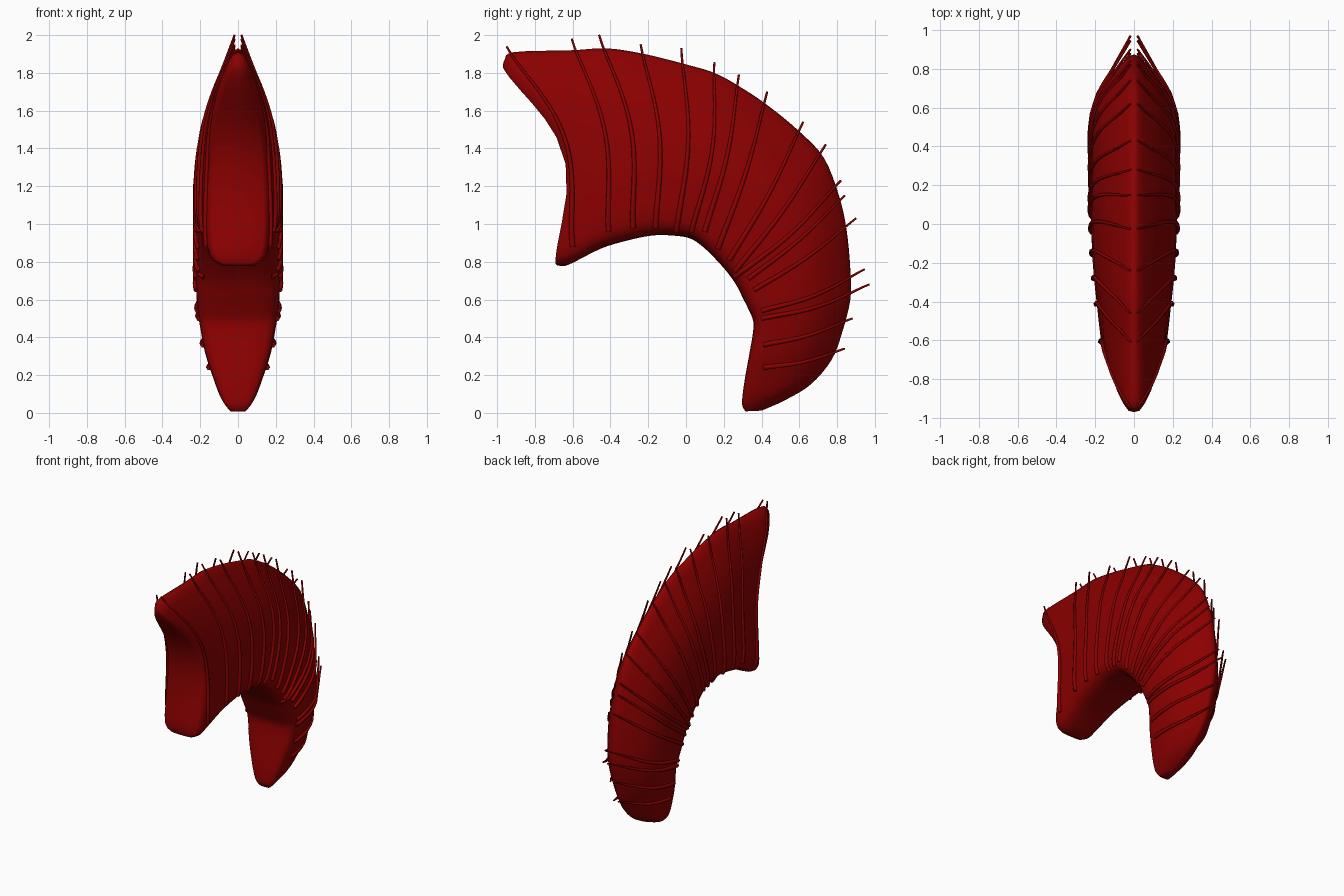
import bpy, bmesh, math
from mathutils import Vector
from mathutils.bvhtree import BVHTree

if "Cube" in bpy.data.objects:
    bpy.data.objects.remove(bpy.data.objects["Cube"])

RED = bpy.data.materials.new("crest red")
RED.diffuse_color = (0.26, 0.0, 0.0, 1)
RED.use_nodes = True
RED.node_tree.nodes["Principled BSDF"].inputs["Base Color"].default_value = RED.diffuse_color

# Crest stations: root y z, tip y z, half width, bow
STATIONS = [
    (-.69, .79, -.97, 1.83, .135, .19), (-.675, .78, -.96, 1.87, .155, .19),
    (-.62, .785, -.91, 1.91, .17, .17),
    (-.45, .87, -.60, 1.92, .19, .11), (-.30, .915, -.42, 1.93, .205, .07),
    (-.17, .94, -.22, 1.90, .215, .04), (-.05, .937, 0, 1.845, .22, .03),
    (.03, .92, .15, 1.80, .222, .02), (.10, .87, .28, 1.73, .222, .02),
    (.17, .80, .43, 1.63, .222, .02), (.23, .73, .60, 1.49, .222, .02),
    (.27, .67, .73, 1.35, .222, .02), (.30, .61, .81, 1.15, .222, .02),
    (.33, .55, .85, .97, .22, .02), (.355, .49, .87, .76, .212, .02),
    (.355, .43, .87, .60, .20, .02), (.335, .31, .825, .42, .175, .02),
    (.315, .20, .77, .28, .14, .01), (.30, .10, .66, .15, .102, .01),
    (.298, .04, .52, .065, .07, 0), (.315, .008, .40, .012, .04, 0)]
# Half cross-section: position from root to tip, share of the half width
PROFILE = [(0, 0), (0, .3), (.004, .55), (.02, .77), (.045, .9), (.09, .97),
           (.18, 1), (.32, 1), (.46, .96), (.6, .85), (.7, .72), (.79, .56),
           (.87, .39), (.94, .21), (.985, .09), (1, 0)]


def smooth_rows(rows, steps):
    """Catmull-Rom interpolation of rows of numbers."""
    out = []
    for i in range(len(rows) - 1):
        a, b = rows[max(i - 1, 0)], rows[i]
        c, d = rows[i + 1], rows[min(i + 2, len(rows) - 1)]
        for k in range(steps):
            t = k / steps
            out.append([.5 * (2 * q + (r - p) * t + (2 * p - 5 * q + 4 * r - s) * t * t
                              + (3 * q - p - 3 * r + s) * t ** 3)
                        for p, q, r, s in zip(a, b, c, d)])
    return out + [list(rows[-1])]


def bowed(a, b, t, bow):
    """Point on a line in the side plane, bowed sideways."""
    d = (b - a).normalized()
    lift = max(0, math.sin(math.pi * t)) ** 1.3
    return a.lerp(b, t) + Vector((d.y, -d.x)) * bow * lift


# Crest body, lofted along the arc; the front is fuller towards the ridge
bm = bmesh.new()
rings = []
n = len(PROFILE)
for ry, rz, ty, tz, w, bow in smooth_rows(STATIONS, 4):
    root, tip = Vector((ry, rz)), Vector((ty, tz))
    right, left = [], []
    for t, s in PROFILE:
        p = bowed(root, tip, t, bow)
        x = w * (s ** (1 - 1.8 * max(bow, 0)) if t > .5 else s)
        right.append(bm.verts.new((x, p.x, p.y)))
        left.append(right[-1] if s == 0 else bm.verts.new((-x, p.x, p.y)))
    rings.append((right, left))
for (r0, l0), (r1, l1) in zip(rings, rings[1:]):
    for i in range(n - 1):
        bm.faces.new((r0[i], r1[i], r1[i + 1], r0[i + 1]))
        bm.faces.new((l0[i], l0[i + 1], l1[i + 1], l1[i]))
# Front face and tail end
for right, left in (rings[0], rings[-1]):
    for i in range(n - 1):
        loop = []
        for v in (right[i], right[i + 1], left[i + 1], left[i]):
            if v not in loop:
                loop.append(v)
        bm.faces.new(loop)
bmesh.ops.recalc_face_normals(bm, faces=bm.faces[:])
tree = BVHTree.FromBMesh(bm)
mesh = bpy.data.meshes.new("crest")
bm.to_mesh(mesh)
bm.free()
mesh.materials.append(RED)
crest = bpy.data.objects.new("crest", mesh)
bpy.context.collection.objects.link(crest)

# Quills: root y z, tip y z, bow; laid on both sides, then straight to the tip
QUILLS = [
    (-.60, .88, -.95, 1.94, .14), (-.41, .96, -.605, 1.98, .08),
    (-.28, .98, -.46, 2.0, .08), (-.16, .98, -.24, 1.95, .06),
    (-.05, .96, -.025, 1.93, .05), (.03, .96, .15, 1.855, .05),
    (.10, .96, .28, 1.79, .03), (.17, .87, .43, 1.70, .02),
    (.23, .81, .62, 1.54, .02), (.26, .75, .74, 1.42, .02),
    (.26, .72, .82, 1.23, .03), (.33, .71, .84, 1.15, .02),
    (.36, .65, .90, 1.03, .02), (.40, .54, .945, .76, .03),
    (.40, .50, .97, .68, .03), (.41, .36, .88, .50, .02),
    (.41, .24, .84, .34, .02)]
curve = bpy.data.curves.new("quill_path", 'CURVE')
curve.dimensions = '3D'
curve.bevel_depth = .013
curve.bevel_resolution = 1
curve.use_fill_caps = True
COUNT = 20
KINK = 11
for ry, rz, ty, tz, bow in QUILLS:
    pts = [bowed(Vector((ry, rz)), Vector((ty, tz)), k / (COUNT - 1), bow)
           for k in range(COUNT)]
    hits = [tree.ray_cast(Vector((1, p.x, p.y)), Vector((-1, 0, 0)))[0] for p in pts]
    xs, x = [], .2
    for k, h in enumerate(hits):
        if k <= KINK:
            x = h.x + .004 if h else x
            xs.append(x)
        else:
            f = (k - KINK) / (COUNT - 1 - KINK)
            line = x * (1 - f) + .018 * f
            xs.append(max(line, h.x + .002) if h else line)
    for side in (1, -1):
        sp = curve.splines.new('POLY')
        sp.points.add(COUNT - 1)
        for k, (p, px) in enumerate(zip(pts, xs)):
            sp.points[k].co = (side * px, p.x, p.y, 1)
            sp.points[k].radius = 1.15 - .7 * k / (COUNT - 1)
path = bpy.data.objects.new("quill_path", curve)
bpy.context.collection.objects.link(path)
bpy.context.view_layer.update()
quill_mesh = bpy.data.meshes.new_from_object(
    path.evaluated_get(bpy.context.evaluated_depsgraph_get()))
bpy.data.objects.remove(path)
quill_mesh.materials.clear()
quill_mesh.materials.append(RED)
quills = bpy.data.objects.new("quills", quill_mesh)
bpy.context.collection.objects.link(quills)

# Smooth shading
for ob in (crest, quills):
    bpy.ops.object.select_all(action='DESELECT')
    ob.select_set(True)
    bpy.context.view_layer.objects.active = ob
    bpy.ops.object.shade_smooth_by_angle(angle=1.1)
